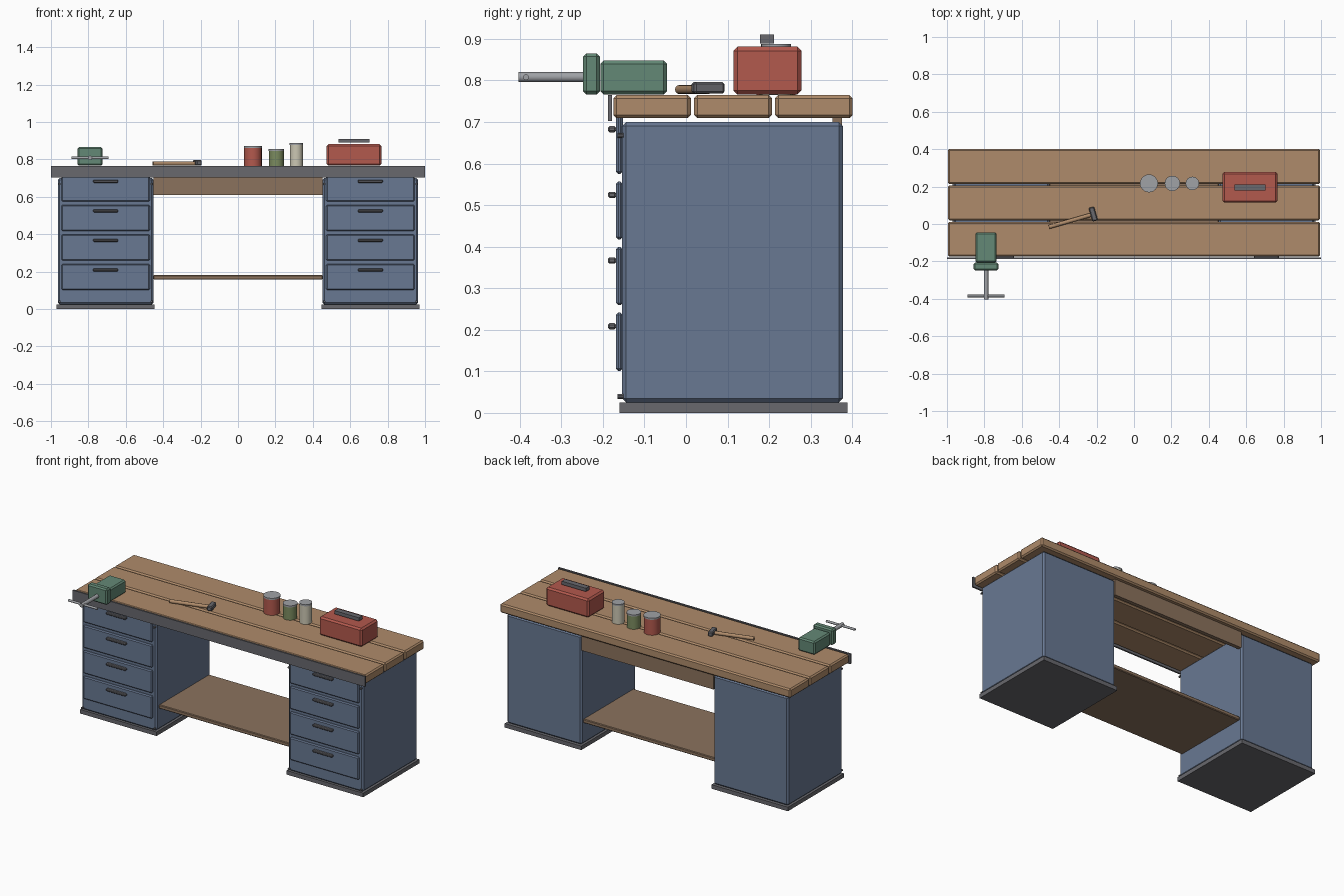
import bpy
from math import radians, atan2, hypot, cos, sin
from mathutils import Vector

if "Cube" in bpy.data.objects:
    bpy.data.objects.remove(bpy.data.objects["Cube"])


def mat(name, r, g, b):
    m = bpy.data.materials.new(name)
    m.diffuse_color = (r, g, b, 1)
    m.use_nodes = True
    m.node_tree.nodes["Principled BSDF"].inputs["Base Color"].default_value = m.diffuse_color
    return m


WOOD = mat("wood", 0.43, 0.26, 0.145)
DARK_WOOD = mat("dark_wood", 0.26, 0.17, 0.11)
BLUE = mat("blue_paint", 0.14, 0.19, 0.29)
STEEL = mat("steel", 0.14, 0.14, 0.155)
LIGHT = mat("light_metal", 0.35, 0.36, 0.38)
RED = mat("red_paint", 0.45, 0.10, 0.075)
GREEN = mat("green_paint", 0.127, 0.25, 0.18)
OLIVE = mat("olive_paint", 0.20, 0.26, 0.115)
CREAM = mat("cream_paint", 0.60, 0.57, 0.45)


def box(name, x, y, z, material, bevel=0.0, rot=0.0):
    """Box from (min, max) ranges, rotated about its own vertical axis."""
    bpy.ops.mesh.primitive_cube_add(size=1)
    o = bpy.context.object
    o.name = name
    o.scale = (x[1] - x[0], y[1] - y[0], z[1] - z[0])
    bpy.ops.object.transform_apply(location=False, rotation=False, scale=True)
    o.location = [(r[0] + r[1]) / 2 for r in (x, y, z)]
    o.rotation_euler.z = rot
    o.data.materials.append(material)
    if bevel:
        b = o.modifiers.new("bevel", 'BEVEL')
        b.width = bevel
        b.segments = 1
    return o


def rod(name, p, q, r, material, sides=24):
    """Cylinder between two points."""
    p, q = Vector(p), Vector(q)
    d = q - p
    bpy.ops.mesh.primitive_cylinder_add(vertices=sides, radius=r, depth=d.length,
                                        location=(p + q) / 2,
                                        rotation=d.to_track_quat('Z', 'Y').to_euler())
    o = bpy.context.object
    o.name = name
    o.data.materials.append(material)
    bpy.ops.object.shade_smooth_by_angle(angle=radians(35))
    return o


# Worktop planks and steel front edge
for i in range(3):
    y = -0.175 + i * 0.1945
    box(f"top_plank_{i + 1}", (-0.995, 0.995), (y, y + 0.187), (0.709, 0.765), WOOD, 0.008)
box("front_edge_strip", (-1, 1), (-0.188, -0.178), (0.702, 0.765), STEEL)

# Drawer cabinets
for side, cx in (("left", -0.7075), ("right", 0.7075)):
    box(f"{side}_plinth", (cx - 0.262, cx + 0.262), (-0.16, 0.388), (0, 0.025), STEEL)
    box(f"{side}_cabinet", (cx - 0.256, cx + 0.256), (-0.154, 0.378), (0.025, 0.70), BLUE, 0.01)
    for i in range(4):
        z = 0.171 + i * 0.158
        box(f"{side}_drawer_{i + 1}", (cx - 0.236, cx + 0.236), (-0.169, -0.152),
            (z - 0.07, z + 0.07), BLUE, 0.006)
        box(f"{side}_handle_{i + 1}", (cx - 0.067, cx + 0.067), (-0.188, -0.168),
            (z + 0.03, z + 0.045), STEEL, 0.004)
    for dx in (-0.246, 0.246):
        for z in (0.04, 0.668):
            rod(f"{side}_rivet", (cx + dx, -0.165, z), (cx + dx, -0.15, z), 0.006, STEEL, 10)

# Rear apron and lower shelf
box("rear_apron", (-0.452, 0.452), (0.352, 0.375), (0.61, 0.709), DARK_WOOD)
box("lower_shelf", (-0.452, 0.452), (-0.13, 0.362), (0.157, 0.181), DARK_WOOD, 0.004)

# Vise
box("vise_body", (-0.848, -0.734), (-0.206, -0.046), (0.766, 0.848), GREEN, 0.008)
box("vise_jaw", (-0.858, -0.724), (-0.248, -0.207), (0.766, 0.865), GREEN, 0.008)
rod("vise_screw", (-0.791, -0.403, 0.808), (-0.791, -0.24, 0.808), 0.012, LIGHT, 16)
rod("vise_bar", (-0.89, -0.385, 0.808), (-0.692, -0.385, 0.808), 0.007, LIGHT, 12)

# Hammer
tail, head = (-0.455, -0.016, 0.778), (-0.215, 0.053, 0.778)
angle = atan2(head[1] - tail[1], head[0] - tail[0])
rod("hammer_handle", tail, head, 0.011, WOOD, 12)
box("hammer_head", (-0.233, -0.203), (0.015, 0.091), (0.768, 0.796), STEEL, 0.005, angle)

# Paint cans with lids
for name, x, r, top, m in (("red", 0.08, 0.047, 0.871, RED),
                           ("olive", 0.205, 0.040, 0.855, OLIVE),
                           ("cream", 0.312, 0.035, 0.888, CREAM)):
    rod(f"{name}_can", (x, 0.217, 0.765), (x, 0.217, top - 0.01), r, m)
    rod(f"{name}_can_lid", (x, 0.217, top - 0.01), (x, 0.217, top), r + 0.001, LIGHT)

# Toolbox
box("toolbox", (0.473, 0.767), (0.114, 0.278), (0.766, 0.881), RED, 0.01)
box("toolbox_handle", (0.537, 0.703), (0.178, 0.212), (0.889, 0.91), STEEL)
